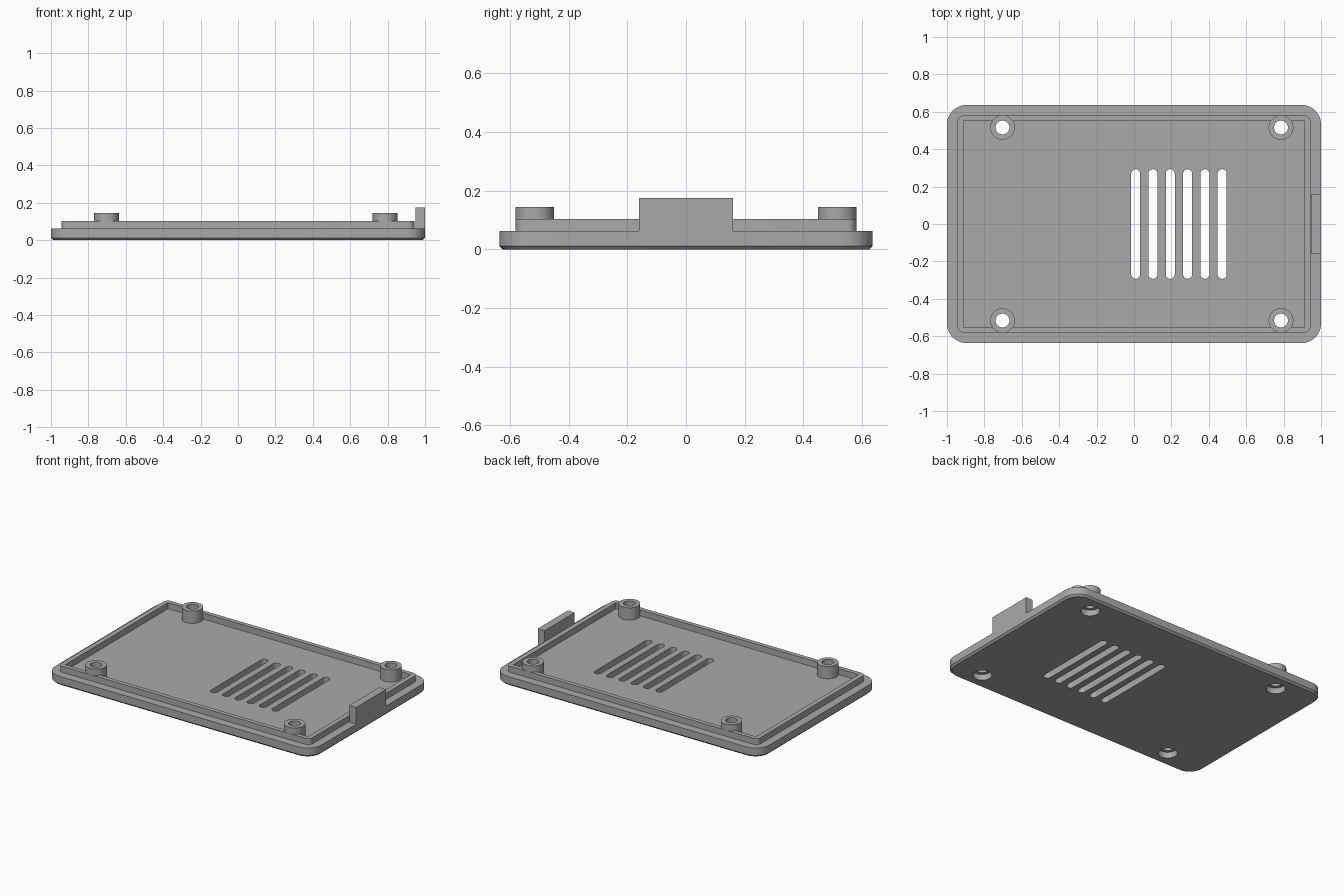
import bpy, bmesh, math

cube = bpy.data.objects.get("Cube")
if cube:
    bpy.data.objects.remove(cube, do_unlink=True)

grey = bpy.data.materials.new("plain grey")
grey.use_nodes = True
grey.diffuse_color = (0.4, 0.4, 0.4, 1)
grey.node_tree.nodes["Principled BSDF"].inputs["Base Color"].default_value = (0.4, 0.4, 0.4, 1)


def rounded_outline(hx, hy, r, cx=0, cy=0, steps=10):
    """Counter-clockwise rounded rectangle; r = 0 gives square corners."""
    if r == 0:
        return [(cx + sx * hx, cy + sy * hy) for sx, sy in ((1, 1), (-1, 1), (-1, -1), (1, -1))]
    points = []
    for quarter, (sx, sy) in enumerate(((1, 1), (-1, 1), (-1, -1), (1, -1))):
        for i in range(steps + 1):
            a = (quarter + i / steps) * math.pi / 2
            points.append((cx + sx * (hx - r) + r * math.cos(a),
                           cy + sy * (hy - r) + r * math.sin(a)))
    return points


def loft(bm, layers):
    """Closed solid through (outline, z) layers."""
    rings = [[bm.verts.new((x, y, z)) for x, y in outline] for outline, z in layers]
    bm.faces.new(rings[0][::-1])
    bm.faces.new(rings[-1])
    for low, high in zip(rings, rings[1:]):
        for i in range(len(low)):
            j = (i + 1) % len(low)
            bm.faces.new((low[i], low[j], high[j], high[i]))


def make_object(name, solids):
    bm = bmesh.new()
    for layers in solids:
        loft(bm, layers)
    bmesh.ops.remove_doubles(bm, verts=bm.verts, dist=1e-5)
    bmesh.ops.recalc_face_normals(bm, faces=bm.faces)
    mesh = bpy.data.meshes.new(name)
    bm.to_mesh(mesh)
    bm.free()
    mesh.materials.append(grey)
    obj = bpy.data.objects.new(name, mesh)
    bpy.context.collection.objects.link(obj)
    return obj


def activate(obj):
    bpy.ops.object.select_all(action="DESELECT")
    obj.select_set(True)
    bpy.context.view_layer.objects.active = obj


def cut(obj, solids):
    """Subtract solids from the object, then remove the cutter."""
    cutter = make_object("cutter", solids)
    cutter.hide_render = True
    activate(obj)
    mod = obj.modifiers.new("cut", "BOOLEAN")
    mod.operation, mod.solver, mod.object = "DIFFERENCE", "EXACT", cutter
    bpy.ops.object.modifier_apply(modifier=mod.name)
    bpy.data.objects.remove(cutter, do_unlink=True)


def prism(outline, z0, z1):
    return [(outline, z0), (outline, z1)]


def circle(x, y, r):
    return rounded_outline(r, r, r, x, y, 12)


FLOOR, RIM_TOP, POST_TOP, TAB_TOP = 0.062, 0.103, 0.145, 0.175
posts = [(x, y) for x in (-0.703, 0.786) for y in (-0.516, 0.516)]
bores = [prism(circle(x, y, 0.037), -0.1, 0.3) for x, y in posts]
recesses = [prism(circle(x, y, 0.06), -0.1, 0.04) for x, y in posts]
slots = [prism(rounded_outline(0.024, 0.293, 0.024, 0.009 + 0.0925 * i), -0.1, 0.3)
         for i in range(6)]

# Base plate with chamfered underside, vent slots and recessed screw holes
plate = make_object("base_plate", [[
    (rounded_outline(0.988, 0.625, 0.093), 0),
    (rounded_outline(1, 0.637, 0.105), 0.012),
    (rounded_outline(1, 0.637, 0.105), FLOOR)]])
cut(plate, slots)
cut(plate, recesses)
cut(plate, bores)

# Raised locating rim with square inner corners
rim = make_object("locating_rim", [prism(rounded_outline(0.944, 0.581, 0.035), FLOOR, RIM_TOP)])
cut(rim, [prism(rounded_outline(0.911, 0.551, 0), 0, 0.3)])
cut(rim, bores)

# Hollow screw posts
screw_posts = make_object("screw_posts", [prism(circle(x, y, 0.066), FLOOR, POST_TOP) for x, y in posts])
cut(screw_posts, bores)

# Upright tab on the left edge
tab = make_object("edge_tab", [prism(rounded_outline(0.026, 0.161, 0, 0.974), FLOOR, TAB_TOP)])

for part in (plate, rim, screw_posts, tab):
    activate(part)
    bpy.ops.object.shade_smooth_by_angle(angle=math.radians(30))
